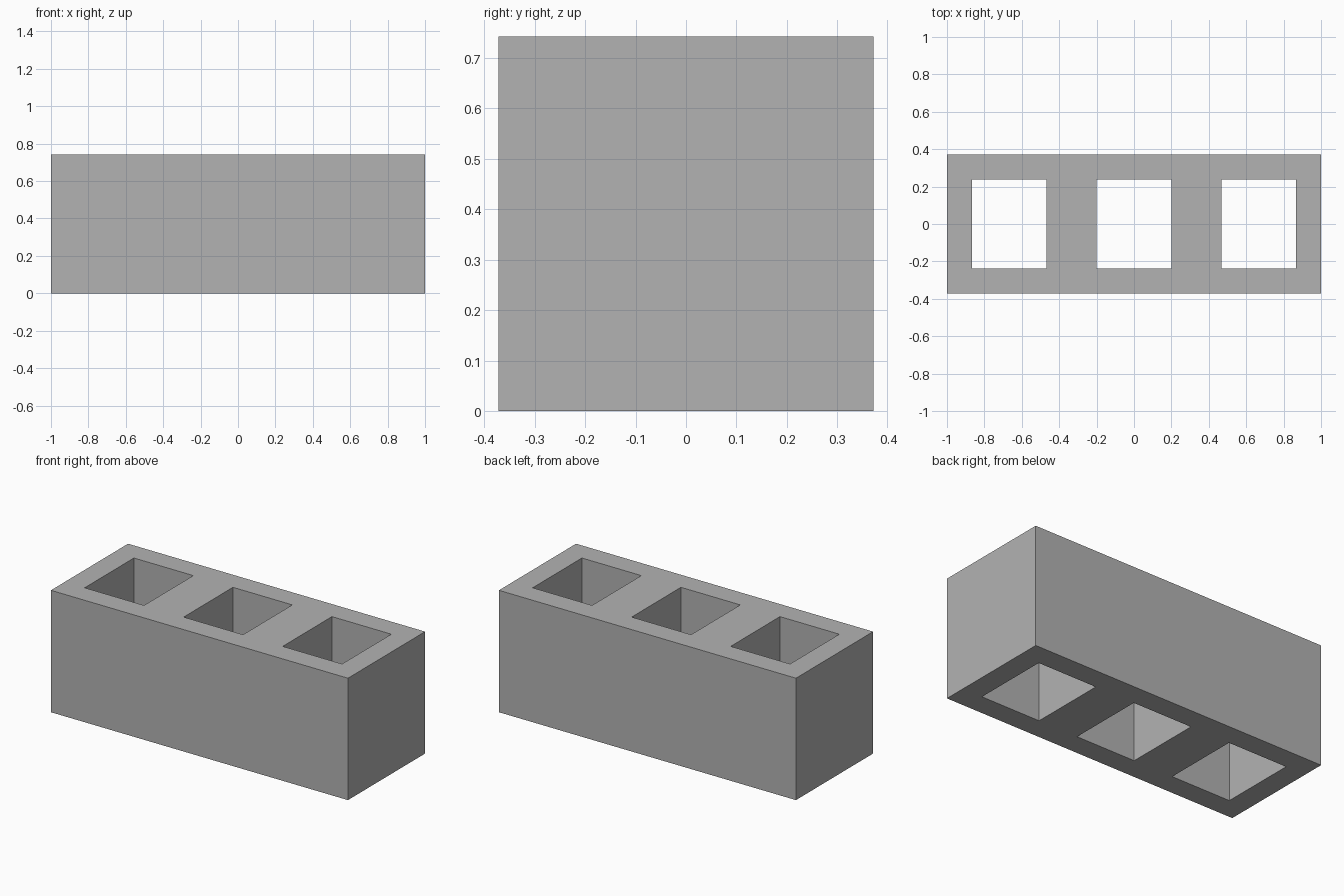
import bpy
import bmesh

cube = bpy.data.objects.get("Cube")
if cube:
    bpy.data.objects.remove(cube, do_unlink=True)

LENGTH, DEPTH, HEIGHT = 2.0, 0.742, 0.742
HOLE_X, HOLE_Y = 0.4, 0.474
HOLE_CENTRES = (-2 / 3, 0, 2 / 3)

# Concrete colour
concrete = bpy.data.materials.new("concrete grey")
concrete.use_nodes = True
colour = (0.45, 0.45, 0.45, 1)
concrete.diffuse_color = colour
concrete.node_tree.nodes["Principled BSDF"].inputs["Base Color"].default_value = colour

# Footprint: a grid of cells, leaving the three cores empty
xs = [-LENGTH / 2]
for centre in HOLE_CENTRES:
    xs += [centre - HOLE_X / 2, centre + HOLE_X / 2]
xs.append(LENGTH / 2)
ys = [-DEPTH / 2, -HOLE_Y / 2, HOLE_Y / 2, DEPTH / 2]

bm = bmesh.new()
grid = [[bm.verts.new((x, y, 0)) for y in ys] for x in xs]
for i in range(len(xs) - 1):
    for j in range(len(ys) - 1):
        if i % 2 and j == 1:
            continue
        bm.faces.new((grid[i][j], grid[i + 1][j], grid[i + 1][j + 1], grid[i][j + 1]))

# Raise the footprint into a solid block with open cores
raised = bmesh.ops.extrude_face_region(bm, geom=bm.faces[:], use_keep_orig=True)
top_verts = [g for g in raised["geom"] if isinstance(g, bmesh.types.BMVert)]
bmesh.ops.translate(bm, verts=top_verts, vec=(0, 0, HEIGHT))
bmesh.ops.recalc_face_normals(bm, faces=bm.faces[:])

mesh = bpy.data.meshes.new("hollow_block")
bm.to_mesh(mesh)
bm.free()
mesh.materials.append(concrete)
block = bpy.data.objects.new("hollow_block", mesh)
bpy.context.collection.objects.link(block)
